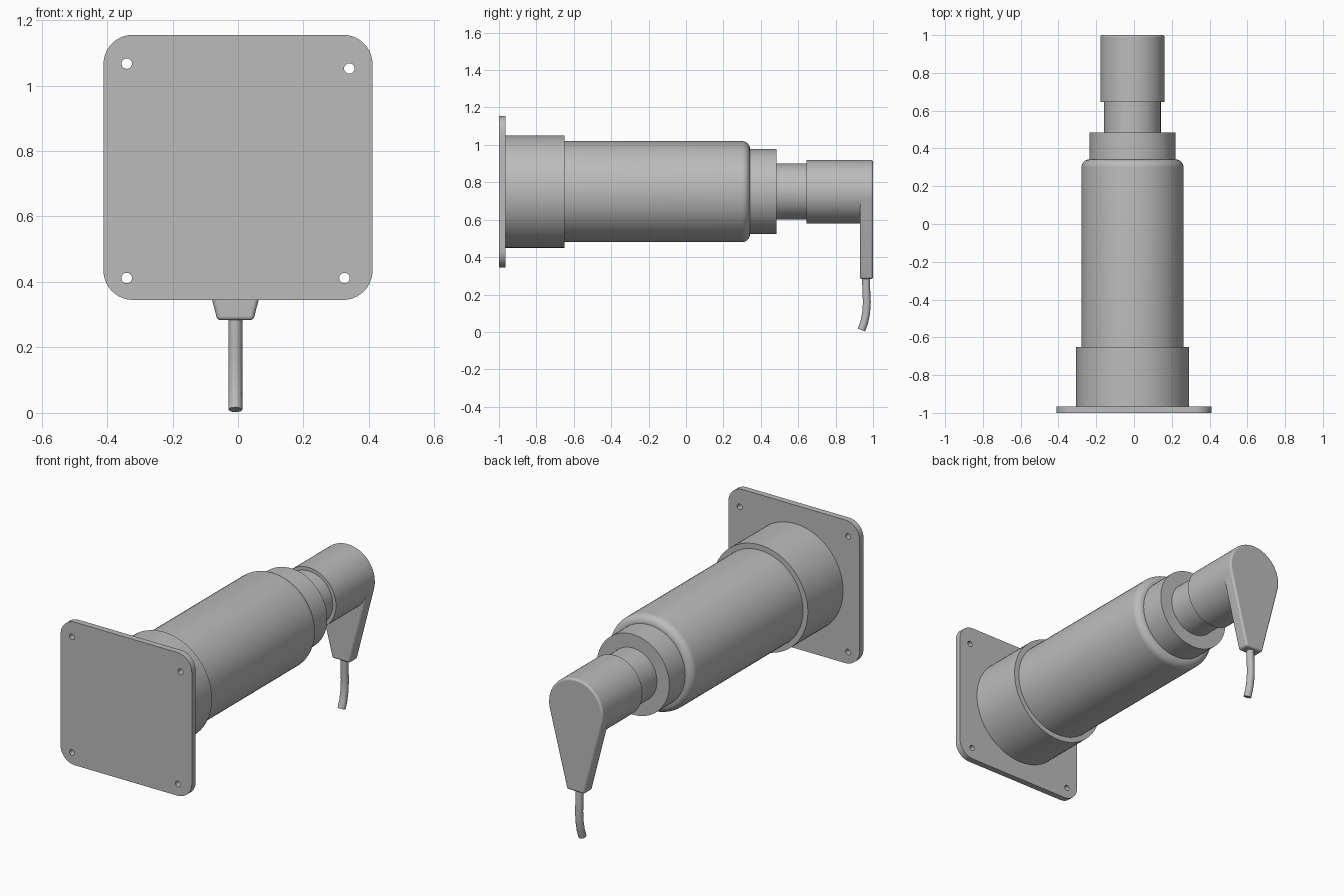
import bpy, bmesh
from math import sin, cos, pi, radians
from mathutils import Matrix, Vector

cube = bpy.data.objects.get("Cube")
if cube:
    bpy.data.objects.remove(cube)

AXIS_X, AXIS_Z = -0.008, 0.75

grey = bpy.data.materials.new("satin grey")
grey.use_nodes = True
colour = (0.5, 0.5, 0.5, 1)
grey.diffuse_color = colour
grey.node_tree.nodes["Principled BSDF"].inputs["Base Color"].default_value = colour
parts = []


def finish(name, bm):
    bmesh.ops.recalc_face_normals(bm, faces=bm.faces)
    mesh = bpy.data.meshes.new(name)
    bm.to_mesh(mesh)
    bm.free()
    mesh.materials.append(grey)
    obj = bpy.data.objects.new(name, mesh)
    bpy.context.collection.objects.link(obj)
    parts.append(obj)
    return obj


def arc(cx, cz, r, start, end, steps):
    angles = [radians(start + (end - start) * i / steps) for i in range(steps + 1)]
    return [(cx + r * cos(a), cz + r * sin(a)) for a in angles]


def cylinder(name, r, y0, y1, fillet=0.0):
    """Turned part along y, with an optional rounded back rim."""
    profile = [(0, y0), (r, y0)]
    if fillet:
        profile += arc(r - fillet, y1 - fillet, fillet, 0, 90, 8)
    else:
        profile.append((r, y1))
    profile.append((0, y1))
    bm = bmesh.new()
    verts = [bm.verts.new((AXIS_X + d, y, AXIS_Z)) for d, y in profile]
    edges = [bm.edges.new(pair) for pair in zip(verts, verts[1:])]
    bmesh.ops.spin(bm, geom=verts + edges, cent=(AXIS_X, 0, AXIS_Z), axis=(0, 1, 0),
                   angle=2 * pi, steps=72)
    bmesh.ops.remove_doubles(bm, verts=bm.verts, dist=1e-5)
    return finish(name, bm)


def prism(name, loops, y0, y1):
    """Outline in x and z, with any further loops as holes, extruded along y."""
    bm = bmesh.new()
    edges = []
    for loop in loops:
        verts = [bm.verts.new((x, y0, z)) for x, z in loop]
        if len(loops) == 1:
            bm.faces.new(verts)
        else:
            edges += [bm.edges.new((verts[i - 1], verts[i])) for i in range(len(verts))]
    if edges:
        bmesh.ops.triangle_fill(bm, edges=edges, use_beauty=True)
    result = bmesh.ops.extrude_face_region(bm, geom=bm.faces[:], use_keep_orig=True)
    moved = [v for v in result["geom"] if isinstance(v, bmesh.types.BMVert)]
    bmesh.ops.translate(bm, verts=moved, vec=(0, y1 - y0, 0))
    return finish(name, bm)


# Wall plate with rounded corners and four screw holes
corner = 0.09
outline = []
for sx, sz, start in ((1, 1, 0), (-1, 1, 90), (-1, -1, 180), (1, -1, 270)):
    outline += arc(sx * (0.411 - corner), AXIS_Z + sz * (0.405 - corner),
                   corner, start, start + 90, 10)
holes = [arc(x, z, 0.016, 0, 345, 23)
         for x, z in ((-0.34, 1.067), (0.34, 1.052), (-0.34, 0.412), (0.325, 0.412))]
prism("wall_plate", [outline] + holes, -1.0, -0.965)

# Barrel, stepped along its length
cylinder("mounting_collar", 0.30, -0.966, -0.65)
cylinder("bottle_body", 0.27, -0.66, 0.342, fillet=0.042)
cylinder("cap_ring", 0.227, 0.33, 0.485)
cylinder("pump_neck", 0.15, 0.48, 0.65)
cylinder("pump_head", 0.17, 0.645, 0.945)

# Tapered spout, rounded around the pump head
spout_outline = arc(AXIS_X, AXIS_Z, 0.17, -13.5, 193.5, 44)
spout_outline += [(AXIS_X - 0.055, 0.283), (AXIS_X + 0.055, 0.283)]
spout = prism("spout", [spout_outline], 0.93, 1.0)
bevel = spout.modifiers.new("soft_edges", "BEVEL")
bevel.width = 0.011
bevel.segments = 4
bevel.limit_method = "ANGLE"
bevel.angle_limit = radians(60)

# Curved outlet tube
path = [Vector(p) for p in ((AXIS_X, 0.962, 0.31), (AXIS_X, 0.964, 0.22), (AXIS_X, 0.967, 0.16),
                            (AXIS_X, 0.963, 0.10), (AXIS_X, 0.953, 0.05), (AXIS_X, 0.938, 0.01))]
bm = bmesh.new()
rings = []
for i, p in enumerate(path):
    along = (path[min(i + 1, len(path) - 1)] - path[max(i - 1, 0)]).normalized()
    side = Vector((1, 0, 0))
    across = along.cross(side)
    rings.append([bm.verts.new(p + side * x + across * y) for x, y in arc(0, 0, 0.021, 0, 345, 23)])
for a, b in zip(rings, rings[1:]):
    for i in range(len(a)):
        bm.faces.new((a[i - 1], a[i], b[i], b[i - 1]))
bm.faces.new(rings[0])
bm.faces.new(rings[-1])
finish("outlet_tube", bm)

# Smooth round surfaces, keep hard edges
bpy.ops.object.select_all(action="DESELECT")
for obj in parts:
    obj.select_set(True)
bpy.context.view_layer.objects.active = parts[0]
bpy.ops.object.shade_smooth_by_angle(angle=radians(30))
